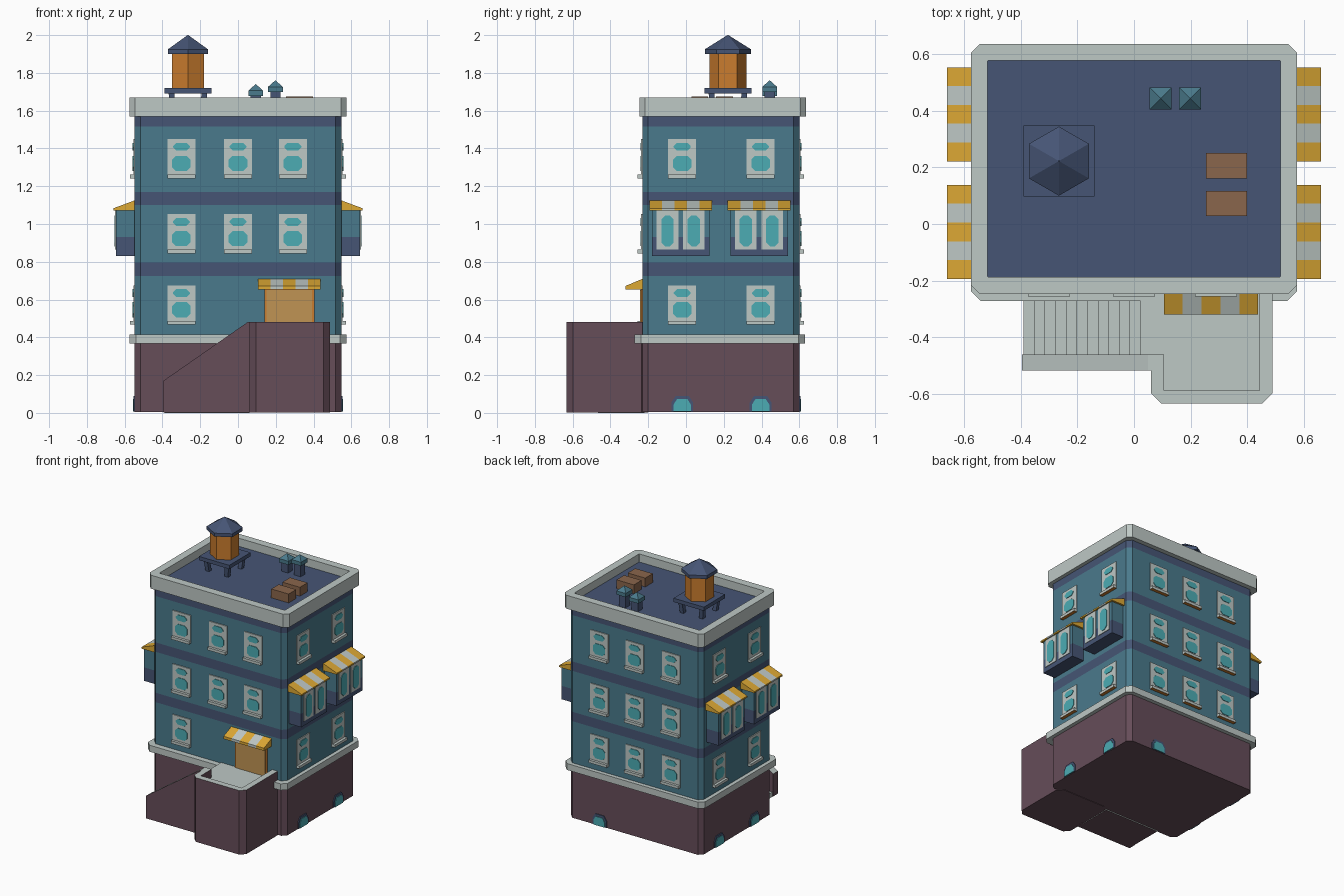
import bpy, bmesh, math
from mathutils import Matrix, Vector

if "Cube" in bpy.data.objects:
    bpy.data.objects.remove(bpy.data.objects["Cube"])


def lin(c):
    c /= 255
    return c / 12.92 if c <= 0.04045 else ((c + 0.055) / 1.055) ** 2.4


MATS = {}
for key, rgb in {
    "pale grey": (190, 200, 197), "teal wall": (74, 122, 140), "navy": (70, 85, 117),
    "plum base": (102, 77, 89), "cyan glass": (76, 172, 180), "yellow": (220, 168, 52),
    "orange wood": (202, 124, 46), "tan door": (192, 148, 84), "brown": (138, 102, 76),
}.items():
    m = bpy.data.materials.new(key)
    m.diffuse_color = (*[lin(c) for c in rgb], 1)
    m.use_nodes = True
    m.node_tree.nodes["Principled BSDF"].inputs["Base Color"].default_value = m.diffuse_color
    MATS[key] = m


def solid(name, rings, mat, top=None, bottom=None, cap=None):
    """Bridge equal-length rings of 3D points, cap both ends."""
    me = bpy.data.meshes.new(name)
    bm = bmesh.new()
    vs = [[bm.verts.new(p) for p in r] for r in rings]
    n = len(rings[0])
    bm.faces.new(vs[0][::-1])
    for a, b in zip(vs, vs[1:]):
        for i in range(n):
            j = (i + 1) % n
            bm.faces.new((a[i], a[j], b[j], b[i]))
    end = bm.faces.new(vs[-1])
    bmesh.ops.recalc_face_normals(bm, faces=bm.faces[:])
    bm.normal_update()
    slots = [mat]
    for key in (top, bottom, cap):
        slots.append(key or mat)
    for f in bm.faces:
        if top and f.normal.z > 0.5:
            f.material_index = 1
        if bottom and f.normal.z < -0.5:
            f.material_index = 2
    if cap:
        end.material_index = 3
    bm.to_mesh(me)
    bm.free()
    for s in slots:
        me.materials.append(MATS[s])
    ob = bpy.data.objects.new(name, me)
    bpy.context.collection.objects.link(ob)
    return ob


def chamfer(x0, x1, y0, y1, c):
    return [(x0 + c, y0), (x1 - c, y0), (x1, y0 + c), (x1, y1 - c),
            (x1 - c, y1), (x0 + c, y1), (x0, y1 - c), (x0, y0 + c)]


def rect(x0, x1, y0, y1):
    return [(x0, y0), (x1, y0), (x1, y1), (x0, y1)]


def at(pts, z):
    return [(x, y, z) for x, y in pts]


def slab(name, pts, z0, z1, mat, **kw):
    return solid(name, [at(pts, z0), at(pts, z1)], mat, **kw)


# Wall frames: u runs along the wall, w points outward
X, YF, YB = 0.547, -0.23, 0.60
WALLS = {n: Matrix.Translation(o) @ Matrix.Rotation(math.radians(a), 4, 'Z') for n, o, a in (
    ("front", (0, YF, 0), 0), ("right", (X, 0, 0), 90),
    ("back", (0, YB, 0), 180), ("left", (-X, 0, 0), 270))}


def plate(name, wall, pts, w0, w1, mat, **kw):
    M = WALLS[wall]
    return solid(name, [[M @ Vector((u, -w, z)) for u, z in pts] for w in (w0, w1)], mat, **kw)


def window(wall, u, z):
    plate("window_frame", wall, rect(u - .074, u + .074, z, z + .205), -.01, .007, "pale grey")
    plate("upper_pane", wall, chamfer(u - .045, u + .045, z + .143, z + .185, .018), 0, .011, "cyan glass")
    plate("lower_pane", wall, chamfer(u - .049, u + .049, z + .036, z + .116, .02), 0, .011, "cyan glass")
    plate("window_sill", wall, rect(u - .074, u + .074, z - .003, z + .017), -.01, .026,
          "pale grey", bottom="orange wood")


def awning(wall, u0, u1, ztop, zedge, zlow, depth):
    M = WALLS[wall]
    prof = [(0, ztop), (depth, zedge), (depth, zlow), (0, zlow)]
    s = (u1 - u0) / 5
    for i in range(5):
        solid("awning_stripe", [[M @ Vector((u0 + s * k, -w, z)) for w, z in prof] for k in (i, i + 1)],
              "pale grey" if i % 2 else "yellow")


def cellar_window(wall, u):
    for r, h, w, mat in ((.058, .09, .006, "navy"), (.046, .073, .01, "cyan glass")):
        pts = [(u + r, .008), (u + r, h * .6), (u + r * .6, h), (u - r * .6, h), (u - r, h * .6), (u - r, .008)]
        plate("cellar_window", wall, pts, -.01, w, mat)


# Building body in coloured bands
body = chamfer(-X, X, YF, YB, .03)
for name, z0, z1, mat in (
        ("basement", .006, .38, "plum base"), ("ground_floor", .38, .725, "teal wall"),
        ("lower_band", .725, .795, "navy"), ("middle_floor", .795, 1.10, "teal wall"),
        ("upper_band", 1.10, 1.17, "navy"), ("top_floor", 1.17, 1.515, "teal wall"),
        ("cornice_band", 1.515, 1.58, "navy")):
    slab(name, body, z0, z1, mat)
slab("base_ledge", chamfer(-.575, .575, -.272, .63, .035), .367, .415, "pale grey")

# Parapet with sunken roof floor
outer, inner = chamfer(-.575, .575, -.247, .635, .03), chamfer(-.517, .517, -.187, .577, .003)
solid("parapet_and_roof", [at(outer, 1.57), at(outer, 1.67), at(inner, 1.67), at(inner, 1.61)],
      "pale grey", cap="navy")

# Windows on all sides
ROWS = (1.245, .847, .47)
for u in (-.30, 0, .29):
    for z in ROWS:
        window("back", -u, z)
        if z > .5 or u == -.30:
            window("front", u, z)
for wall, s in (("right", 1), ("left", -1)):
    for y in (-.02, .395):
        window(wall, s * y, ROWS[0])
        window(wall, s * y, ROWS[2])
        cellar_window(wall, s * y)
        # Bay window with striped awning
        c = s * (y - .008)
        plate("bay_lower", wall, rect(c - .152, c + .152, .83, .93), -.01, .1, "navy")
        plate("bay_upper", wall, rect(c - .152, c + .152, .93, 1.08), -.01, .1, "teal wall")
        for d in (-.07, .07):
            plate("bay_frame", wall, rect(c + d - .057, c + d + .057, .865, 1.072), .09, .104, "pale grey")
            plate("bay_pane", wall, chamfer(c + d - .033, c + d + .033, .882, 1.045, .02), .09, .108, "cyan glass")
        awning(wall, c - .166, c + .166, 1.125, 1.083, 1.072, .113)
cellar_window("back", -.29)

# Door and its awning
plate("door_frame", "front", rect(.14, .405, .41, .655), -.01, .008, "orange wood")
plate("door", "front", rect(.152, .393, .41, .65), 0, .013, "tan door")
awning("front", .105, .438, .71, .672, .652, .09)

# Landing with low walls open to the stairs and the door
slab("landing", chamfer(.06, .488, -.633, -.2, .035), .003, .42, "plum base", top="pale grey")
slab("landing_wall", [(.06, -.46), (.06, -.598), (.095, -.633), (.453, -.633), (.488, -.598), (.488, -.23),
                      (.443, -.23), (.443, -.587), (.105, -.587), (.105, -.46)], .40, .48,
     "plum base", top="pale grey")

# Stairs and sloped side wall
N, xs, dx, dz = 12, -.39, .0375, .035
steps = [(xs, 0)]
for i in range(N):
    steps += [(xs + dx * i, dz * (i + 1)), (xs + dx * (i + 1), dz * (i + 1))]
steps.append((xs + dx * N, 0))
solid("stairs", [[(x, y, z) for x, z in steps] for y in (-.465, -.22)], "pale grey", bottom="plum base")
wall = [(-.395, .002), (.07, .002), (.07, .48), (.05, .48), (-.395, .17)]
solid("stair_wall", [[(x, y, z) for x, z in wall] for y in (-.517, -.46)], "plum base", top="pale grey")

# Water tower: platform, splayed legs, hexagonal tank, cone roof
tx, ty = -.265, .222


def hexagon(r, z):
    return [(tx + r * math.sin(i * math.pi / 3), ty + r * math.cos(i * math.pi / 3), z) for i in range(6)]


def square(cx, cy, h, z):
    return at(rect(cx - h, cx + h, cy - h, cy + h), z)


slab("tower_platform", rect(tx - .125, tx + .125, ty - .125, ty + .125), 1.692, 1.72, "navy")
for sx in (-1, 1):
    for sy in (-1, 1):
        solid("tower_leg", [square(tx + sx * .078, ty + sy * .078, .015, 1.605),
                            square(tx + sx * .088, ty + sy * .088, .015, 1.70)], "navy")
solid("water_tank", [hexagon(.098, 1.72), hexagon(.098, 1.905)], "orange wood")
solid("tank_roof", [hexagon(.122, 1.90), hexagon(.122, 1.925), hexagon(.002, 2.0)], "navy")

# Roof vents
for cx, top in ((.094, 1.74), (.198, 1.76)):
    solid("vent_shaft", [square(cx, .443, .027, 1.605), square(cx, .443, .027, top - .05)], "navy")
    solid("vent_cap", [square(cx, .443, .039, top - .062), square(cx, .443, .039, top - .034),
                       square(cx, .443, .001, top)], "teal wall")

# Roof crates
for y0, y1 in ((.16, .25), (.028, .117)):
    slab("roof_crate", rect(.254, .398, y0, y1), 1.605, 1.676, "brown")
